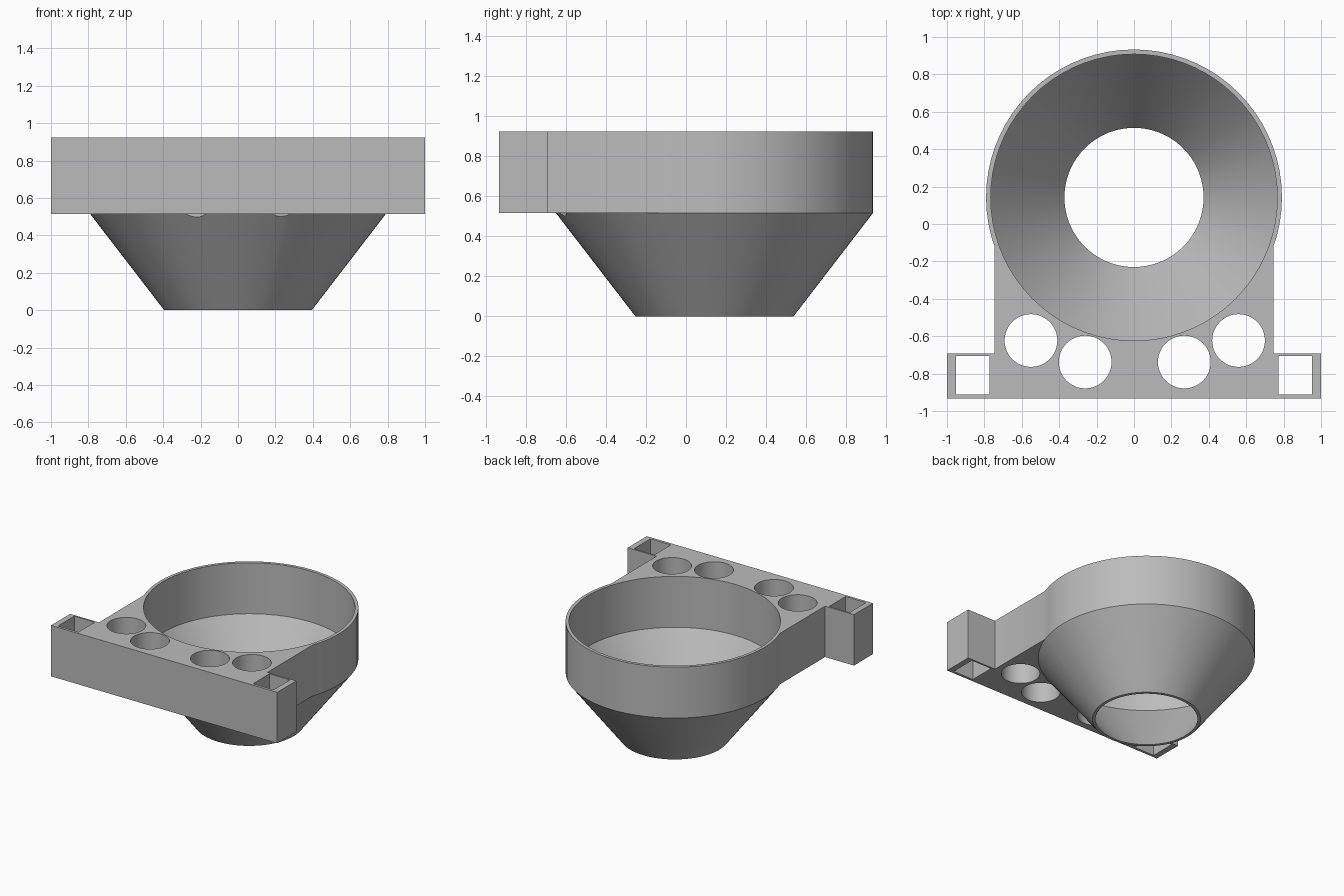
import bpy, bmesh, math

if "Cube" in bpy.data.objects:
    bpy.data.objects.remove(bpy.data.objects["Cube"], do_unlink=True)

AXIS_Y = 0.142           # funnel axis
LOW, TOP = 0.515, 0.922  # bracket underside and top

grey = bpy.data.materials.new("plain grey")
grey.use_nodes = True
grey.diffuse_color = (0.5, 0.5, 0.5, 1)
grey.node_tree.nodes["Principled BSDF"].inputs["Base Color"].default_value = (0.5, 0.5, 0.5, 1)


def make_object(name, bm):
    bmesh.ops.recalc_face_normals(bm, faces=bm.faces)
    mesh = bpy.data.meshes.new(name)
    bm.to_mesh(mesh)
    bm.free()
    mesh.materials.append(grey)
    obj = bpy.data.objects.new(name, mesh)
    bpy.context.collection.objects.link(obj)
    return obj


def prism(name, outline, z0, z1):
    bm = bmesh.new()
    face = bm.faces.new([bm.verts.new((x, y, z0)) for x, y in outline])
    top = bmesh.ops.extrude_face_region(bm, geom=[face])["geom"]
    bmesh.ops.translate(bm, vec=(0, 0, z1 - z0),
                        verts=[v for v in top if isinstance(v, bmesh.types.BMVert)])
    return make_object(name, bm)


def lathe(name, profile, x=0, y=AXIS_Y, sides=72):
    """Closed solid of revolution from (radius, height) points."""
    bm = bmesh.new()
    rings = [[bm.verts.new((x + r * math.cos(math.tau * i / sides),
                            y + r * math.sin(math.tau * i / sides), z))
              for i in range(sides)] for r, z in profile]
    for a, b in zip(rings, rings[1:]):
        for i in range(sides):
            j = (i + 1) % sides
            bm.faces.new((a[i], a[j], b[j], b[i]))
    bm.faces.new(rings[0])
    bm.faces.new(rings[-1])
    return make_object(name, bm)


def combine(target, tool, operation):
    mod = target.modifiers.new(operation, "BOOLEAN")
    mod.operation, mod.solver, mod.object = operation, "EXACT", tool
    bpy.context.view_layer.objects.active = target
    bpy.ops.object.modifier_apply(modifier=mod.name)
    bpy.data.objects.remove(tool, do_unlink=True)


# Funnel shell joined to the T-shaped bracket
body = lathe("funnel_bracket", [(0.395, 0), (0.791, LOW), (0.791, TOP)])
half = [(1, -0.933), (1, -0.692), (0.745, -0.692), (0.745, AXIS_Y)]
outline = half + [(-x, y) for x, y in reversed(half)]
combine(body, prism("bracket", outline, LOW, TOP), "UNION")

# Funnel bore, continued past both ends
slope = (0.766 - 0.372) / LOW
combine(body, lathe("bore", [(0.372 - 0.1 * slope, -0.1), (0.766, LOW), (0.766, TOP + 0.1)]),
        "DIFFERENCE")

# Round holes and square end sockets
for side in (-1, 1):
    for x, y in ((0.555, -0.623), (0.265, -0.738)):
        hole = lathe("hole", [(0.141, 0.4), (0.141, 1.1)], side * x + 0.004, y, 48)
        combine(body, hole, "DIFFERENCE")
    x0, x1 = side * 0.772, side * 0.953
    socket = prism("socket", [(x0, -0.912), (x1, -0.912), (x1, -0.706), (x0, -0.706)], 0.4, 1.1)
    combine(body, socket, "DIFFERENCE")

# Smooth round walls with sharp rims
bpy.ops.object.select_all(action="DESELECT")
body.select_set(True)
bpy.context.view_layer.objects.active = body
bpy.ops.object.shade_smooth_by_angle(angle=math.radians(25))
